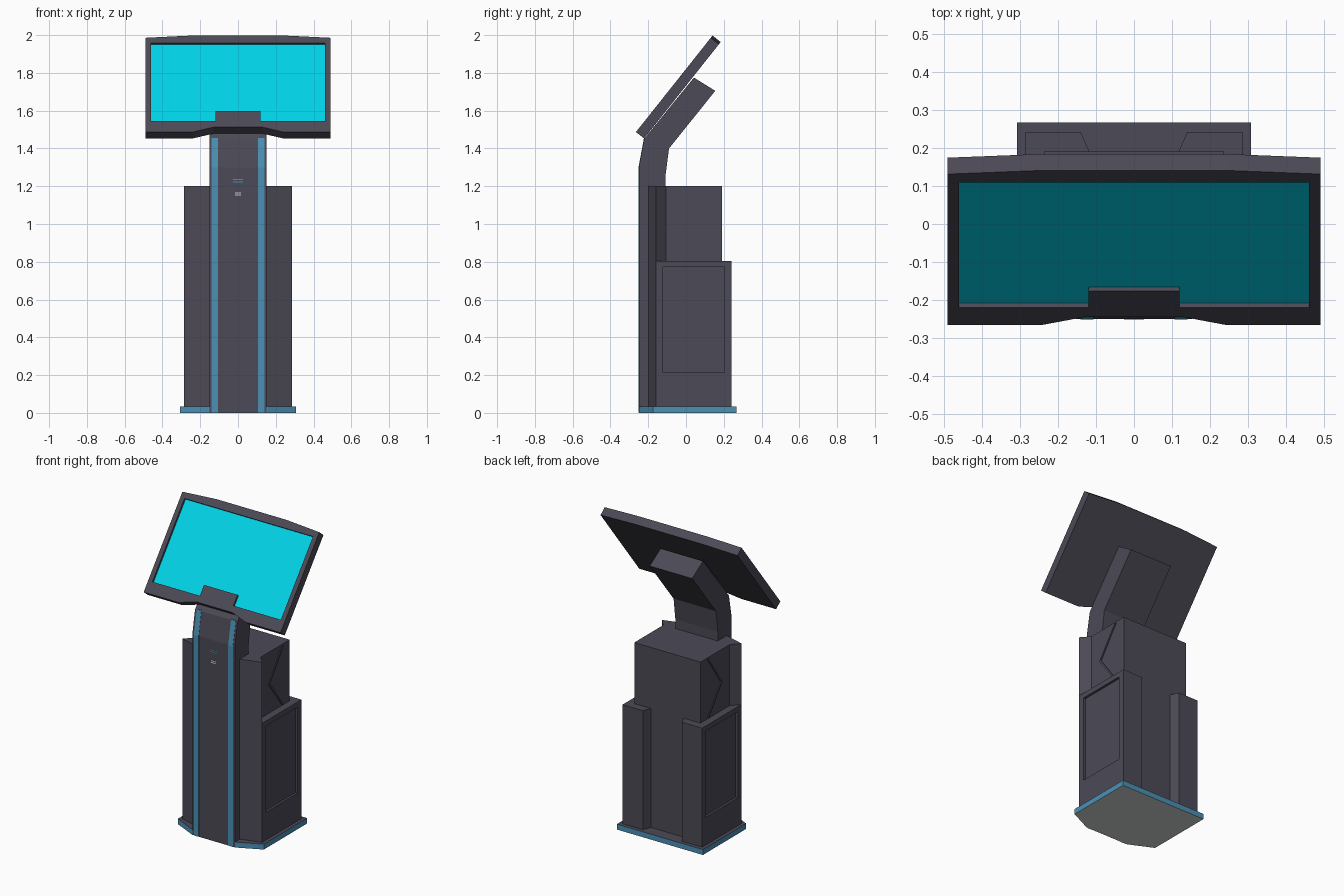
import bpy, bmesh
from mathutils import Vector

if "Cube" in bpy.data.objects:
    bpy.data.objects.remove(bpy.data.objects["Cube"])


def material(name, rgb):
    m = bpy.data.materials.new(name)
    m.diffuse_color = (*rgb, 1)
    m.use_nodes = True
    m.node_tree.nodes["Principled BSDF"].inputs["Base Color"].default_value = m.diffuse_color
    return m


DARK = material("dark_slate", (0.072, 0.067, 0.092))
BLUE = material("steel_blue", (0.07, 0.28, 0.46))
CYAN = material("screen_cyan", (0.0, 0.65, 0.8))
GREY = material("underside_grey", (0.62, 0.65, 0.64))


# frames turn outline coordinates (u, v) and depth w into a position
def plan(u, v, w):
    return Vector((u, v, w))


def side(u, v, w):
    return Vector((w, u, v))


def tilted(u, v, w):  # w is depth behind the front of the display
    return Vector((u, -0.265 + 0.622 * v + 0.783 * w, 1.487 + 0.783 * v - 0.622 * w))


def prism(name, pts, w0, w1, frame, *mats):
    bm = bmesh.new()
    low = [bm.verts.new(frame(u, v, w0)) for u, v in pts]
    high = [bm.verts.new(frame(u, v, w1)) for u, v in pts]
    bm.faces.new(low)
    bm.faces.new(high)
    for i in range(len(pts)):
        j = (i + 1) % len(pts)
        bm.faces.new((low[i], low[j], high[j], high[i]))
    bmesh.ops.recalc_face_normals(bm, faces=bm.faces)
    me = bpy.data.meshes.new(name)
    bm.to_mesh(me)
    bm.free()
    for m in mats:
        me.materials.append(m)
    ob = bpy.data.objects.new(name, me)
    bpy.context.collection.objects.link(ob)
    return ob


def cut(ob, cutter):
    mod = ob.modifiers.new("recess", 'BOOLEAN')
    mod.operation = 'DIFFERENCE'
    mod.solver = 'EXACT'
    mod.object = cutter
    bpy.context.view_layer.objects.active = ob
    bpy.ops.object.modifier_apply(modifier=mod.name)
    bpy.data.objects.remove(cutter)


def rect(u0, u1, v0, v1):
    return [(u0, v0), (u1, v0), (u1, v1), (u0, v1)]


def mirrored(half):
    return half + [(-u, v) for u, v in reversed(half)]


# base plate: blue rim, dark top, grey underside
base = prism("base_plate", mirrored([(0.155, -0.248), (0.308, -0.175), (0.308, 0.267)]),
             0, 0.035, plan, BLUE, DARK, GREY)
for p in base.data.polygons:
    p.material_index = 1 if p.normal.z > 0.5 else 2 if p.normal.z < -0.5 else 0

# central cabinet with slanted front wings
prism("cabinet", mirrored([(0.15, -0.2), (0.285, -0.16), (0.237, -0.105), (0.237, 0.19)]),
      0.03, 1.2, plan, DARK)

# column bending back into the neck behind the display
prism("column", [(-0.25, 0.001), (-0.25, 1.3), (-0.222, 1.45), (0.042, 1.775), (0.155, 1.705),
                 (-0.09, 1.4), (-0.108, 1.26), (-0.108, 0.001)], -0.152, 0.152, side, DARK)

for s, label in ((1, "right"), (-1, "left")):
    # lower side cabinets with recessed panel
    outline = [(0.285, -0.16), (0.285, 0.242), (0.14, 0.242), (0.115, 0.185), (0.2, -0.11)]
    box = prism(label + "_side_cabinet", [(s * u, v) for u, v in outline], 0.03, 0.805, plan, DARK)
    cut(box, prism("panel_cutter", rect(-0.123, 0.203, 0.215, 0.772),
                   s * 0.27, s * 0.31, side, DARK))
    # chevron rib on the upper cabinet side
    prism(label + "_chevron_rib", [(0.11, 1.19), (-0.03, 0.995), (0.11, 0.81),
                                   (0.122, 0.81), (-0.015, 0.995), (0.122, 1.19)],
          s * 0.23, s * 0.242, side, DARK)
    # blue stripes following the column front
    prism(label + "_stripe", [(-0.2515, 0.001), (-0.2515, 1.3), (-0.2225, 1.455),
                              (-0.218, 1.455), (-0.248, 1.3), (-0.248, 0.001)],
          s * 0.106, s * 0.14, side, BLUE)

# small indicator bars on the column
for i, (z, w, m) in enumerate(((1.235, 0.026, BLUE), (1.223, 0.026, BLUE),
                               (1.165, 0.017, GREY), (1.154, 0.017, GREY))):
    prism("indicator_bar_%d" % (i + 1), rect(-0.2515, -0.248, z - 0.003, z + 0.003),
          -w, w, side, m)

# tilted display housing with stepped lower edge
housing = prism("display_housing", mirrored([(0.13, 0.033), (0.24, 0), (0.49, 0),
                                             (0.49, 0.637), (0.25, 0.652)]),
                0, 0.055, tilted, DARK)
# screen opening leaves a tab at the lower middle
opening = mirrored([(0.12, 0.143), (0.12, 0.074), (0.46, 0.074), (0.46, 0.602)])
cut(housing, prism("screen_cutter", opening, -0.02, 0.018, tilted, DARK))
prism("screen", opening, 0.014, 0.02, tilted, CYAN)
